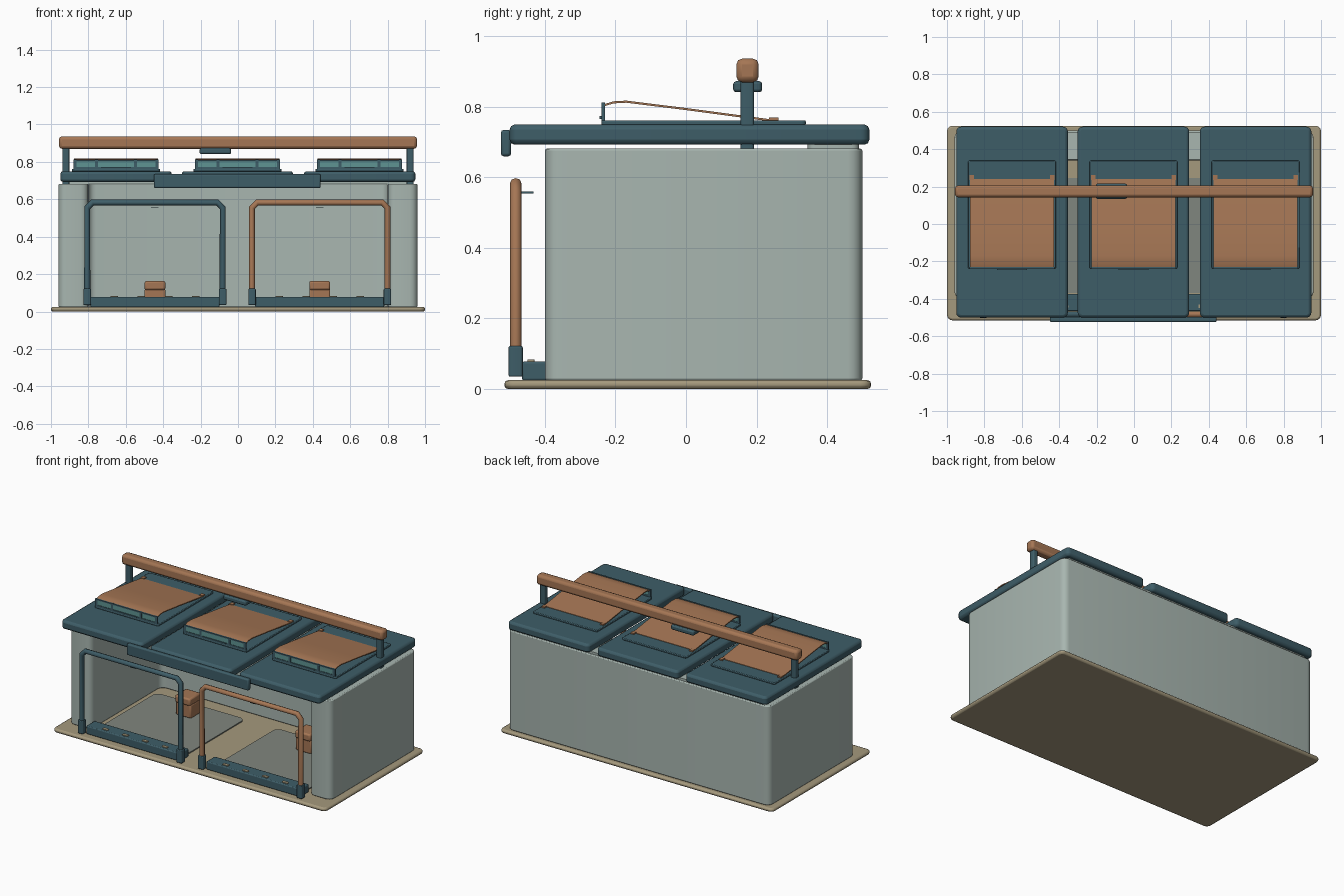
import bpy, bmesh, math

cube = bpy.data.objects.get("Cube")
if cube:
    bpy.data.objects.remove(cube, do_unlink=True)


def material(name, rgb):
    m = bpy.data.materials.new(name)
    m.use_nodes = True
    m.diffuse_color = (*rgb, 1)
    bsdf = m.node_tree.nodes["Principled BSDF"]
    bsdf.inputs["Base Color"].default_value = (*rgb, 1)
    bsdf.inputs["Roughness"].default_value = 0.8
    return m


BLUE = material("slate blue", (0.048, 0.110, 0.137))
COPPER = material("copper", (0.376, 0.181, 0.089))
TAN = material("tan", (0.376, 0.319, 0.205))
WALL = material("pale grey green", (0.392, 0.468, 0.434))
MAT = material("mat grey", (0.216, 0.238, 0.209))
GLASS = material("teal glass", (0.114, 0.296, 0.287))


def finish(bm, name, mat, edge=0.0, segs=2):
    bmesh.ops.recalc_face_normals(bm, faces=bm.faces)
    mesh = bpy.data.meshes.new(name)
    bm.to_mesh(mesh)
    bm.free()
    mesh.materials.append(mat)
    obj = bpy.data.objects.new(name, mesh)
    bpy.context.collection.objects.link(obj)
    if edge:
        mod = obj.modifiers.new("soft edges", "BEVEL")
        mod.width, mod.segments = edge, segs
        mod.limit_method, mod.angle_limit = "ANGLE", math.radians(40)
    bpy.ops.object.select_all(action="DESELECT")
    obj.select_set(True)
    bpy.context.view_layer.objects.active = obj
    bpy.ops.object.shade_smooth_by_angle(angle=math.radians(35))
    return obj


def prism(name, outline, z, mat, corner=0.0, edge=0.0):
    """Extrude an xy outline upwards, rounding its upright corners."""
    bm = bmesh.new()
    face = bm.faces.new([bm.verts.new((x, y, z[0])) for x, y in outline])
    top = bmesh.ops.extrude_face_region(bm, geom=[face])["geom"]
    verts = [v for v in top if isinstance(v, bmesh.types.BMVert)]
    bmesh.ops.translate(bm, verts=verts, vec=(0, 0, z[1] - z[0]))
    if corner:
        upright = [e for e in bm.edges
                   if abs(e.verts[0].co.z - e.verts[1].co.z) > 1e-4]
        bmesh.ops.bevel(bm, geom=upright, offset=corner, segments=4,
                        profile=0.5, affect="EDGES")
    return finish(bm, name, mat, edge)


def box(name, x, y, z, mat, corner=0.0, edge=0.0):
    outline = [(x[0], y[0]), (x[1], y[0]), (x[1], y[1]), (x[0], y[1])]
    return prism(name, outline, z, mat, corner, edge)


def tube(name, points, radius, mat):
    curve = bpy.data.curves.new(name, "CURVE")
    curve.dimensions = "3D"
    curve.bevel_depth, curve.bevel_resolution = radius, 2
    curve.use_fill_caps = True
    spline = curve.splines.new("POLY")
    spline.points.add(len(points) - 1)
    for p, co in zip(spline.points, points):
        p.co = (*co, 1)
    curve.materials.append(mat)
    obj = bpy.data.objects.new(name, curve)
    bpy.context.collection.objects.link(obj)
    bpy.ops.object.select_all(action="DESELECT")
    obj.select_set(True)
    bpy.context.view_layer.objects.active = obj
    bpy.ops.object.convert(target="MESH")
    bpy.ops.object.shade_smooth_by_angle(angle=math.radians(50))


def around(c, half):
    return (c - half, c + half)


# Base slab and thick three-sided wall
box("base_slab", (-1, 1), (-0.515, 0.525), (0, 0.025), TAN, 0.03, 0.01)
W, T = 0.96, 0.16
front, back = -0.4, 0.5
prism("wall", [(-W, front), (-W + T, front), (-W + T, back - T), (W - T, back - T),
               (W - T, front), (W, front), (W, back), (-W, back)],
      (0.024, 0.682), WALL, 0.04, 0.006)
box("wall_cap", (-0.92, 0.92), (0.345, 0.49), (0.68, 0.697), WALL, 0.02)


def roof_hatch(c):
    # Roof panel with a raised hatch frame
    box("roof_panel", around(c, 0.298), (-0.5, 0.52), (0.693, 0.75), BLUE, 0.025, 0.014)
    box("hatch_frame", around(c, 0.236), (-0.24, 0.34), (0.748, 0.762), BLUE, 0.012, 0.004)

    # Sloping lid: a thin bent sheet
    profile = [(-0.232, 0.808), (-0.205, 0.816), (-0.17, 0.818), (0.0, 0.797), (0.24, 0.765)]
    bm = bmesh.new()
    rows = [[bm.verts.new((c + s * 0.225, y, z - d)) for s in (-1, 1)]
            for d in (0, 0.006)
            for y, z in (profile if d == 0 else reversed(profile))]
    for a, b in zip(rows, rows[1:] + rows[:1]):
        bm.faces.new((a[0], a[1], b[1], b[0]))
    for side in (0, 1):
        bm.faces.new([r[side] for r in rows])
    finish(bm, "hatch_lid", COPPER)
    for s in (-1, 1):
        box("lid_hinge", around(c + s * 0.215, 0.012), (0.235, 0.262), (0.76, 0.77), COPPER)

    # Front window below the lid
    y = (-0.24, -0.23)
    box("window_sill", around(c, 0.225), y, (0.76, 0.772), BLUE)
    box("window_head", around(c, 0.225), y, (0.803, 0.811), BLUE)
    for x in (-0.22, -0.105, 0.105, 0.22):
        box("window_post", around(c + x, 0.008), y, (0.762, 0.812), BLUE)
    box("window_pane", around(c, 0.215), (-0.237, -0.232), (0.77, 0.805), GLASS)
    box("window_pull", around(c, 0.08), (-0.246, -0.24), (0.766, 0.774), BLUE)


for centre in (-0.652, -0.003, 0.65):
    roof_hatch(centre)

# Front valance under the roof edge
box("front_valance", (-0.45, 0.442), (-0.525, -0.496), (0.66, 0.735), BLUE, 0, 0.008)

# Top rail with posts and a central clip
rail = box("top_rail", (-0.957, 0.957), (0.143, 0.206), (0.87, 0.937), COPPER, 0, 0.016)
for s in (-1, 1):
    box("rail_post", around(s * 0.92, 0.018), (0.155, 0.193), (0.68, 0.88), BLUE, 0.008)
box("rail_clip", (-0.205, -0.037), (0.134, 0.216), (0.842, 0.873), BLUE, 0.012, 0.008)


def doorway(c, colour):
    # Hoop frame standing in two sockets
    h, cut, top, y = 0.362, 0.028, 0.583, -0.483
    tube("hoop_frame", [(c - h, y, 0.04), (c - h, y, top - cut), (c - h + cut, y, top),
                        (c + h - cut, y, top), (c + h, y, top - cut), (c + h, y, 0.04)],
         0.0165, colour)
    for s in (-1, 1):
        box("hoop_socket", around(c + s * h, 0.02), (-0.503, -0.463),
            (0.035, 0.122), BLUE, 0.008, 0.004)
    box("hoop_hook", around(c, 0.02), (-0.47, -0.432), (0.555, 0.56), BLUE)

    # Threshold with small studs
    box("threshold", around(c, 0.345), (-0.465, -0.375), (0.024, 0.078), BLUE, 0, 0.006)
    for i in range(4):
        box("threshold_stud", around(c + (i - 1.5) * 0.145, 0.02), (-0.45, -0.43),
            (0.076, 0.083), TAN, 0.005)

    # Floor mat and small block
    box("floor_mat", around(c, 0.325), (-0.37, 0.245), (0.024, 0.032), MAT, 0.04)
    box("floor_block", around(c, 0.056), (0.06, 0.16), (0.03, 0.12), COPPER, 0, 0.008)
    box("floor_block_top", around(c, 0.056), (0.05, 0.17), (0.115, 0.163), COPPER, 0, 0.01)


doorway(-0.444, BLUE)
doorway(0.437, COPPER)
